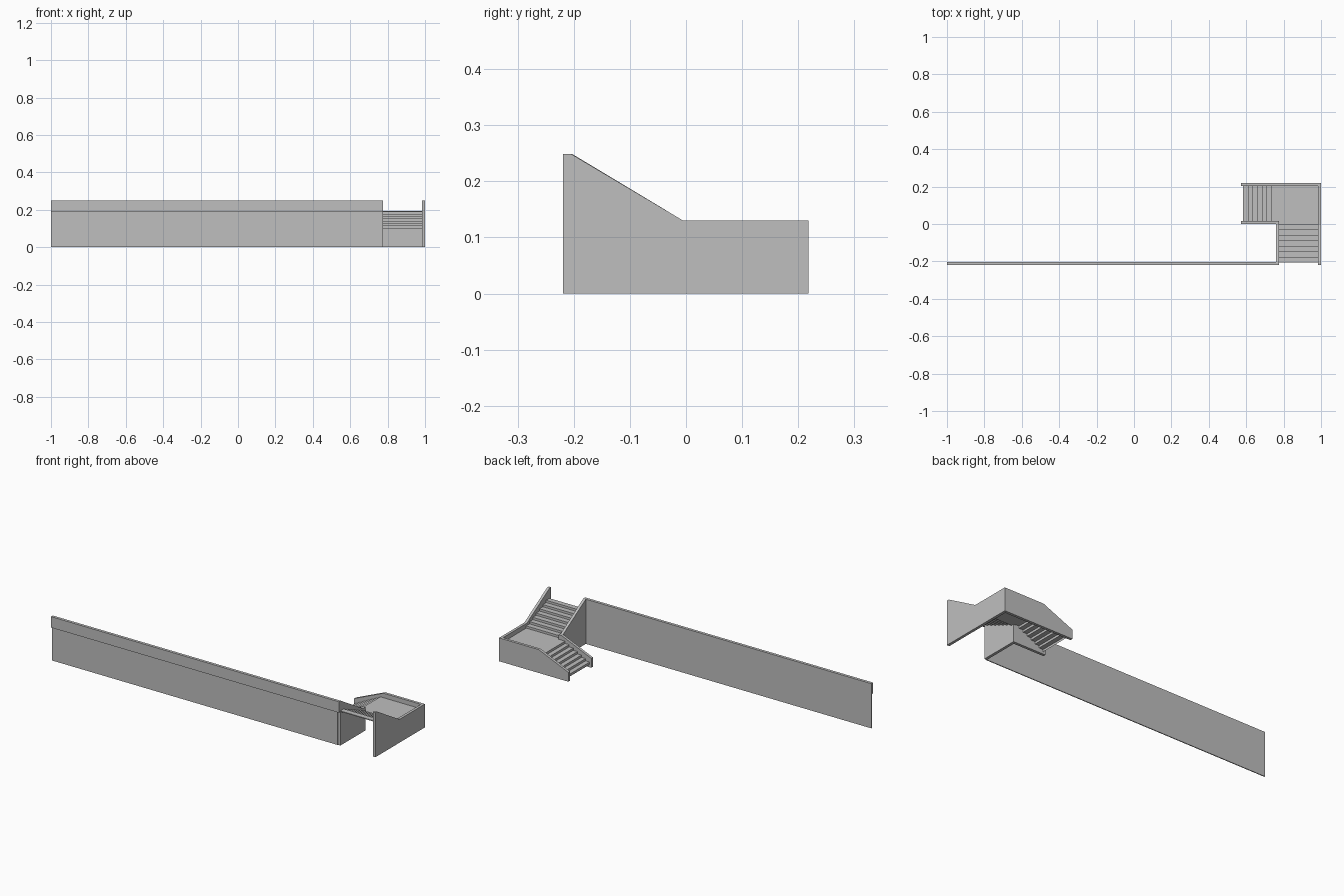
import bpy, bmesh
from mathutils import Vector

cube = bpy.data.objects.get("Cube")
if cube:
    bpy.data.objects.remove(cube, do_unlink=True)

concrete = bpy.data.materials.new("concrete_grey")
concrete.use_nodes = True
GREY = (0.52, 0.52, 0.52, 1)
concrete.diffuse_color = GREY
concrete.node_tree.nodes["Principled BSDF"].inputs["Base Color"].default_value = GREY


def extrude_profile(name, profile, axis, start, end):
    """Extrude an outline of (horizontal, z) points along x or y."""
    bm = bmesh.new()
    if axis == "x":
        verts = [bm.verts.new((start, h, z)) for h, z in profile]
        shift = Vector((end - start, 0, 0))
    else:
        verts = [bm.verts.new((h, start, z)) for h, z in profile]
        shift = Vector((0, end - start, 0))
    face = bm.faces.new(verts)
    new = bmesh.ops.extrude_face_region(bm, geom=[face])["geom"]
    bmesh.ops.translate(bm, vec=shift, verts=[v for v in new if isinstance(v, bmesh.types.BMVert)])
    bmesh.ops.recalc_face_normals(bm, faces=bm.faces)
    mesh = bpy.data.meshes.new(name)
    bm.to_mesh(mesh)
    bm.free()
    mesh.materials.append(concrete)
    obj = bpy.data.objects.new(name, mesh)
    bpy.context.collection.objects.link(obj)
    return obj


def box(name, x0, x1, y0, y1, z0, z1):
    return extrude_profile(name, [(y0, z0), (y1, z0), (y1, z1), (y0, z1)], "x", x0, x1)


def stair_profile(start, z, run, rise, count, thick):
    """Folded-plate outline: treads and risers above, the same steps below."""
    top = [(start, z)]
    side = 1 if run * rise > 0 else -1
    for i in range(count):
        h, level = start + i * run, z + (i + 1) * rise
        top += [(h, level), (h + run, level)]
    # offset the underside so that treads and risers keep their thickness
    under = [(h + side * thick, lv - thick) for h, lv in top]
    under[-1] = (top[-1][0], under[-1][1])
    under[0] = (under[0][0], max(under[0][1], 0))
    return top + under[::-1]


LANDING, RAIL, TOP, RISE, STEPS = 0.105, 0.13, 0.249, 0.0126, 7

# Long retaining wall with its overhanging cap band
box("long_wall", -1, 0.76, -0.208, -0.203, 0, 0.19)
box("long_wall_band", -1, 0.775, -0.219, -0.203, 0.188, TOP)

# Side walls of the upper flight
extrude_profile("outer_side_wall",
                [(-0.219, 0), (0.218, 0), (0.218, RAIL), (-0.005, RAIL), (-0.205, TOP), (-0.219, TOP)],
                "x", 0.985, 1.0)
extrude_profile("inner_side_wall",
                [(-0.205, 0), (0.015, 0), (0.015, RAIL), (-0.005, RAIL), (-0.203, TOP), (-0.205, TOP)],
                "x", 0.76, 0.775)

# Side walls of the lower flight
for name, x_end, y0, y1 in (("back_wall", 0.985, 0.203, 0.218),
                            ("lower_inner_wall", 0.76, 0.0, 0.015)):
    extrude_profile(name, [(0.573, 0), (x_end, 0), (x_end, RAIL), (0.755, RAIL), (0.573, 0.052)],
                    "y", y0, y1)

# Landing slab and the two folded-plate flights
box("landing", 0.76, 0.985, 0, 0.203, LANDING - 0.008, LANDING)
extrude_profile("upper_stairs",
                stair_profile(0, LANDING, -0.205 / STEPS, RISE, STEPS, 0.005),
                "x", 0.775, 0.985)
extrude_profile("lower_stairs",
                stair_profile(0.583, LANDING - STEPS * RISE, 0.177 / STEPS, RISE, STEPS, 0.005),
                "y", 0.015, 0.203)
